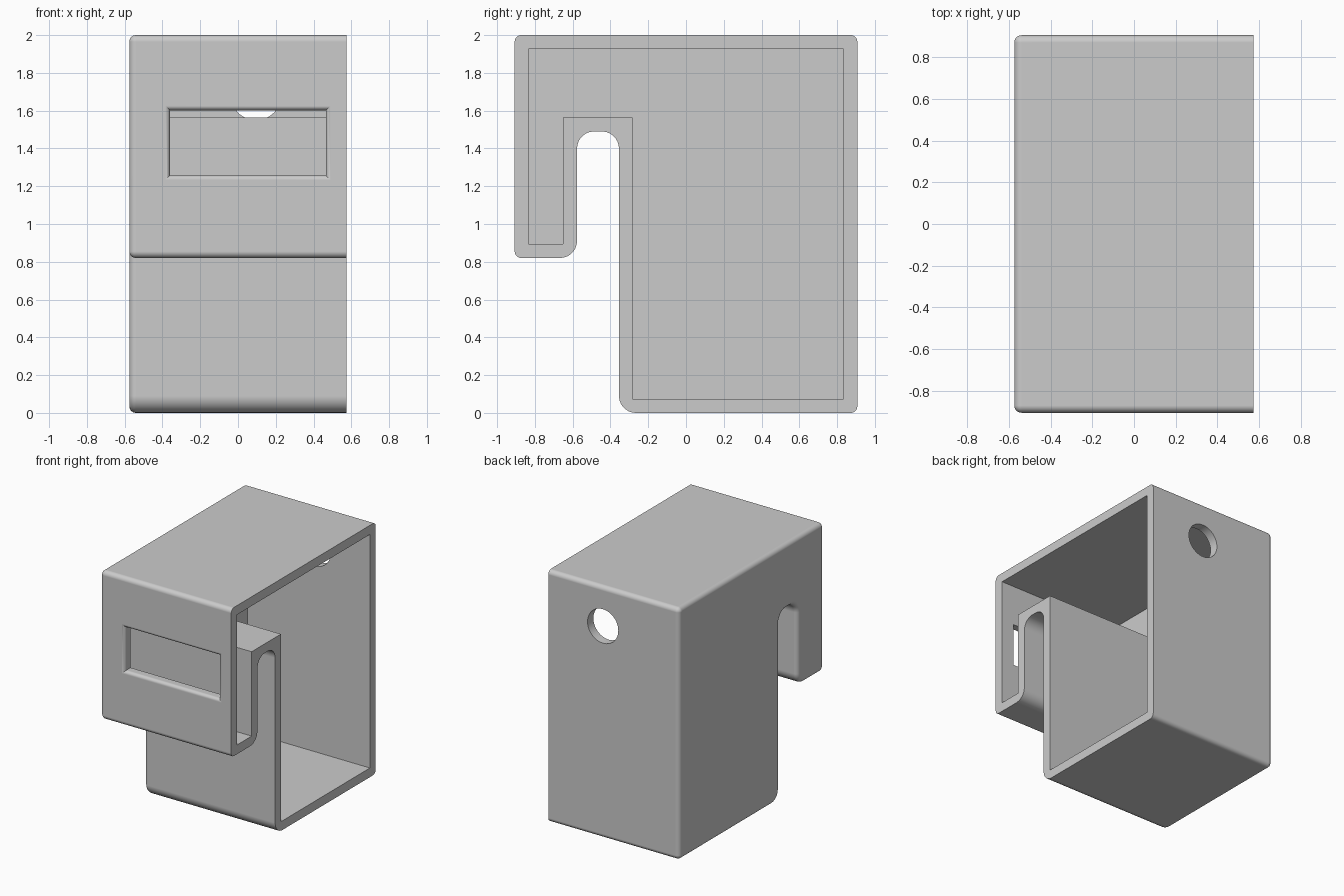
import bpy
import bmesh
from math import sin, cos, pi
from mathutils import Vector, Matrix

old = bpy.data.objects.get("Cube")
if old:
    bpy.data.objects.remove(old, do_unlink=True)

HALF = 0.575      # half width along x
EDGE = 0.035      # rounding of the closed side
WALL = 0.073
STEPS = 7         # segments per rounded corner

grey = bpy.data.materials.new("plain grey")
grey.use_nodes = True
grey.diffuse_color = (0.6, 0.6, 0.6, 1)
grey.node_tree.nodes["Principled BSDF"].inputs["Base Color"].default_value = (0.6, 0.6, 0.6, 1)

# Side outline: (y, z, corner radius), a box with a hook-shaped front lip
OUTLINE = [(-.355, 0, .09), (.907, 0, EDGE), (.907, 2, EDGE), (-.907, 2, EDGE),
           (-.907, .82, EDGE), (-.577, .82, .09), (-.577, 1.49, .09), (-.355, 1.49, .09)]


def outline(inset, x, sharp=False):
    """Rounded outline moved inwards, as points at one x."""
    corners = [Vector((y, z)) for y, z, r in OUTLINE]
    ring = []
    for i, p in enumerate(corners):
        a = (p - corners[i - 1]).normalized()
        b = (corners[(i + 1) % len(corners)] - p).normalized()
        turn = a.x * b.y - a.y * b.x
        q = p + inset * (Vector((-a.y, a.x)) + Vector((-b.y, b.x)))
        r = 0 if sharp else max(OUTLINE[i][2] - inset * turn, 0)
        centre = q + (b - a) * r
        for k in range(STEPS + 1):
            t = k / STEPS * pi / 2
            v = centre + r * (a * sin(t) - b * cos(t))
            ring.append((x, v.x, v.y))
    return ring


def loft(name, rings):
    """Skin a row of rings and cap both ends."""
    bm = bmesh.new()
    loops = [[bm.verts.new(p) for p in ring] for ring in rings]
    n = len(loops[0])
    for lo, hi in zip(loops, loops[1:]):
        for i in range(n):
            j = (i + 1) % n
            bm.faces.new((lo[i], lo[j], hi[j], hi[i]))
    bm.faces.new(loops[0])
    bm.faces.new(loops[-1])
    bmesh.ops.remove_doubles(bm, verts=bm.verts, dist=1e-5)
    bmesh.ops.recalc_face_normals(bm, faces=bm.faces)
    mesh = bpy.data.meshes.new(name)
    bm.to_mesh(mesh)
    bm.free()
    mesh.materials.append(grey)
    ob = bpy.data.objects.new(name, mesh)
    bpy.context.collection.objects.link(ob)
    return ob


# Hollow shell: rounded closed side, open rim, square-cornered pocket
rings = []
for k in range(STEPS + 1):
    t = k / STEPS * pi / 2
    rings.append(outline(EDGE * (1 - sin(t)), -HALF + EDGE * (1 - cos(t))))
rings.append(outline(0, HALF))
rings.append(outline(WALL, HALF, sharp=True))
rings.append(outline(WALL, -HALF + WALL, sharp=True))
shell = loft("hooked_shell", rings)


# Front window with softly flared edges
def window(y, grow):
    x0, x1, z0, z1 = -.36 - grow, .465 + grow, 1.257 - grow, 1.602 + grow
    return [(x0, y, z0), (x1, y, z0), (x1, y, z1), (x0, y, z1)]


FLARE = 0.025
frames = [window(-.95, FLARE)]
for k in range(STEPS):
    t = k / (STEPS - 1) * pi / 2
    frames.append(window(-.907 + FLARE * sin(t), FLARE * (1 - cos(t)))[:])
# widest frame sits on the surface, narrowest one radius deep
frames[1:] = [window(-.907 + FLARE * (1 - cos(t)), FLARE * (1 - sin(t)))
              for t in (k / (STEPS - 1) * pi / 2 for k in range(STEPS))]
frames.append(window(-.8, 0))
window_cutter = loft("window_cutter", frames)

# Round hole through the back wall
circle = [(.095 + .135 * cos(i * pi / 24), 1.685 + .135 * sin(i * pi / 24)) for i in range(48)]
hole_cutter = loft("hole_cutter", [[(x, y, z) for x, z in circle] for y in (.78, .96)])

bpy.ops.object.select_all(action="DESELECT")
bpy.context.view_layer.objects.active = shell
shell.select_set(True)
for cutter in (window_cutter, hole_cutter):
    cut = shell.modifiers.new("cut", "BOOLEAN")
    cut.operation = "DIFFERENCE"
    cut.solver = "EXACT"
    cut.object = cutter
    bpy.ops.object.modifier_apply(modifier=cut.name)
    bpy.data.objects.remove(cutter, do_unlink=True)

# Smooth the rounded edges, keep the square ones crisp
bpy.ops.object.shade_smooth_by_angle(angle=pi / 6)
weighted = shell.modifiers.new("flat_faces", "WEIGHTED_NORMAL")
weighted.keep_sharp = True
